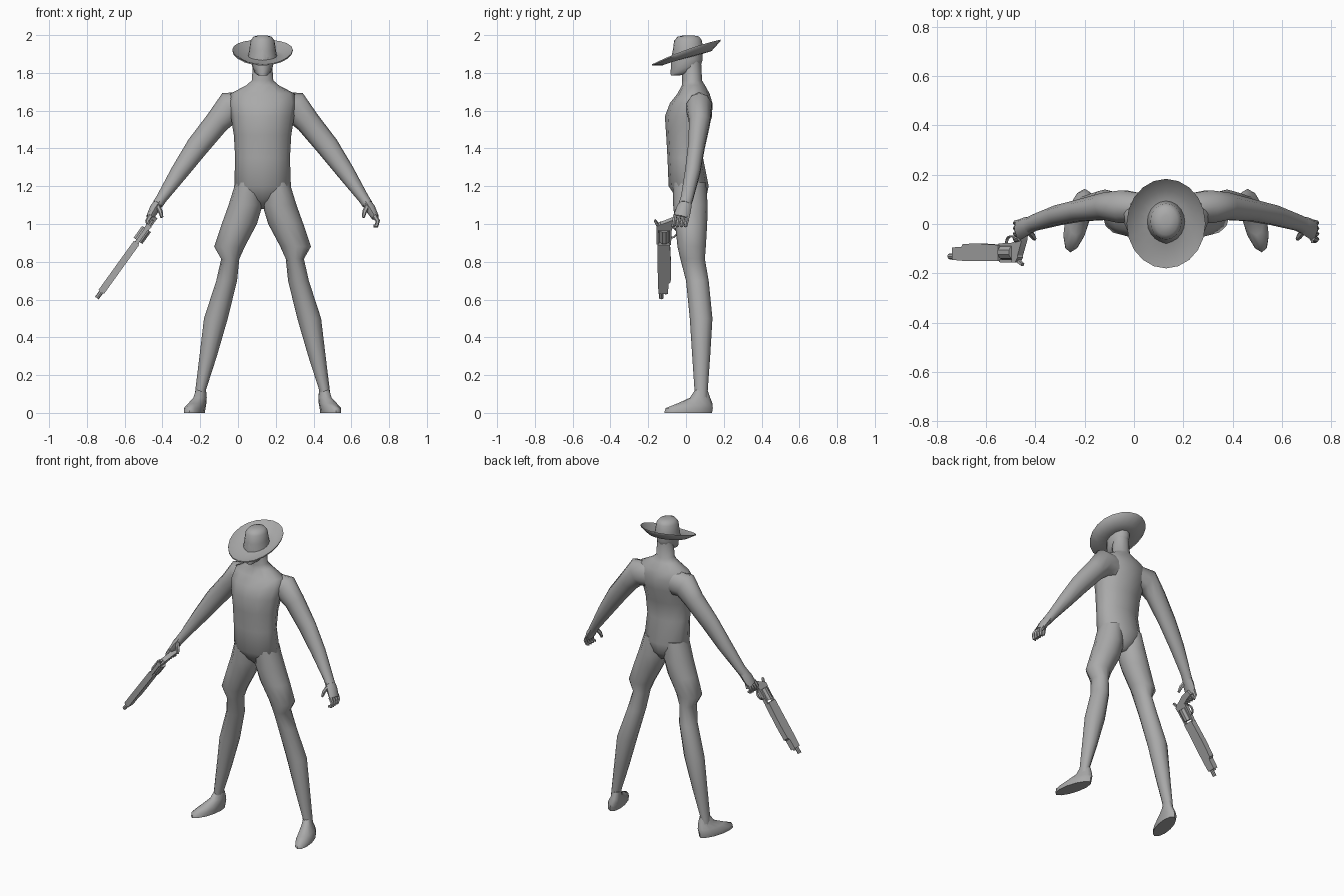
import bpy, bmesh, math
from mathutils import Vector, Matrix

CX = 0.13  # body centre line
grey = bpy.data.materials.new("plain_grey")
grey.diffuse_color = (0.4, 0.4, 0.4, 1)


def finish(name, bm, angle=50):
    bmesh.ops.recalc_face_normals(bm, faces=bm.faces)
    me = bpy.data.meshes.new(name)
    bm.to_mesh(me)
    bm.free()
    ob = bpy.data.objects.new(name, me)
    bpy.context.collection.objects.link(ob)
    me.materials.append(grey)
    bpy.ops.object.select_all(action='DESELECT')
    ob.select_set(True)
    bpy.context.view_layer.objects.active = ob
    bpy.ops.object.shade_smooth_by_angle(angle=math.radians(angle))
    return ob


def skin(name, rings, angle=50, caps=True):
    """Join rings of points into a closed skin."""
    bm = bmesh.new()
    vs = [[bm.verts.new(p) for p in r] for r in rings]
    n = len(vs[0])
    for a, b in zip(vs, vs[1:]):
        for i in range(n):
            j = (i + 1) % n
            bm.faces.new((a[i], a[j], b[j], b[i]))
    if caps:
        bm.faces.new(vs[0])
        bm.faces.new(vs[-1])
    return finish(name, bm, angle)


def flat_ring(cx, z, rx, y0, y1, n=12, shear=0):
    """Level oval: centre x, height, half width, front y, back y."""
    out = []
    for i in range(n):
        a = math.tau * i / n
        y = (y0 + y1) / 2 + math.sin(a) * (y1 - y0) / 2
        out.append(Vector((CX + cx + math.cos(a) * rx + shear * (y - 0.05), y, z)))
    return out


def limb(name, path, side=1, n=10):
    """Tapered tube along (x, y, z, in-plane radius, depth radius)."""
    pts = [Vector(p[:3]) for p in path]
    rings = []
    for i, p in enumerate(path):
        t = (pts[min(i + 1, len(pts) - 1)] - pts[max(i - 1, 0)]).normalized()
        u = t.cross(Vector((0, 1, 0))).normalized()
        v = u.cross(t)
        ring = []
        for k in range(n):
            a = math.tau * k / n
            q = pts[i] + u * math.cos(a) * p[3] + v * math.sin(a) * p[4]
            ring.append(Vector((CX + side * q.x, q.y, q.z)))
        rings.append(ring)
    return skin(name, rings)


# Torso and neck
skin("torso", [flat_ring(0, *r) for r in (
    (1.08, .03, .01, .07), (1.13, .10, -.045, .105), (1.20, .15, -.092, .12),
    (1.35, .145, -.098, .09), (1.47, .152, -.105, .105), (1.57, .168, -.112, .138),
    (1.64, .18, -.085, .14), (1.69, .17, -.045, .125), (1.735, .085, -.022, .10),
    (1.76, .057, -.02, .085), (1.86, .05, -.02, .08))], 70)

# Head with jaw and chin
skin("head", [flat_ring(0, *r) for r in (
    (1.785, .022, -.08, -.04), (1.80, .04, -.082, .03), (1.83, .054, -.08, .075),
    (1.87, .06, -.08, .088), (1.92, .058, -.07, .088))], 60)

# Hat: tilted, curled brim and rounded crown
def hat_ring(rx, y0, y1, lift, tilt, curl=0, n=20):
    ring = flat_ring(0, 0, rx, y0, y1, n)
    for p in ring:
        side = (p.x - CX) / rx
        p.z = lift + tilt * p.y + curl * side * side
    return ring


skin("hat_brim", [hat_ring(*r) for r in (
    (.072, -.072, .088, 1.878, .26), (.115, -.125, .135, 1.876, .29, .004),
    (.16, -.18, .183, 1.903, .36, .012), (.16, -.18, .183, 1.910, .36, .012),
    (.115, -.125, .135, 1.884, .29, .004), (.078, -.076, .093, 1.888, .26))], 60)
skin("hat_crown", [hat_ring(*r) for r in (
    (.077, -.076, .094, 1.882, .26), (.07, -.07, .09, 1.925, .12),
    (.063, -.063, .083, 1.972, .03), (.047, -.045, .068, 1.992, .02),
    (.02, -.01, .035, 1.999, 0))], 60)

for s, tag in ((1, "left"), (-1, "right")):
    # Leg with flared shorts
    skin(tag + "_leg", [flat_ring(s * r[0], *r[1:]) for r in (
        (.075, 1.22, .068, -.07, .105), (.09, 1.10, .09, -.068, .115),
        (.123, 1.0, .093, -.058, .112), (.175, .88, .081, -.045, .105),
        (.171, .815, .048, -.03, .10), (.190, .70, .055, .0, .12),
        (.247, .50, .063, .02, .14), (.288, .30, .046, .033, .128),
        (.328, .12, .028, .045, .115), (.333, .07, .028, .045, .115))], 60)
    # Foot turned slightly outward
    skin(tag + "_foot", [flat_ring(s * r[0], *r[1:], shear=-.22 * s) for r in (
        (.333, .12, .027, .047, .115), (.336, .08, .034, .02, .128),
        (.345, .05, .044, -.045, .14), (.352, .025, .05, -.108, .142),
        (.352, 0, .048, -.115, .138))], 60)
    # Arm from shoulder to wrist
    limb(tag + "_arm", (
        (.09, .065, 1.615, .085, .06), (.175, .07, 1.617, .085, .07),
        (.24, .072, 1.54, .065, .058), (.345, .055, 1.41, .06, .046),
        (.44, .035, 1.275, .047, .042), (.535, .005, 1.135, .029, .034),
        (.555, -.005, 1.105, .028, .034)), s)
    # Palm, thumb and curled fingers
    limb(tag + "_palm", (
        (.545, .0, 1.12, .026, .032), (.572, -.012, 1.08, .027, .04),
        (.597, -.025, 1.035, .02, .042)), s, 8)
    limb(tag + "_thumb", (
        (.555, -.03, 1.095, .013, .014), (.54, -.05, 1.065, .012, .012),
        (.533, -.06, 1.035, .008, .008)), s, 6)
    for k in range(4):
        y = .008 - k * .022
        limb(f"{tag}_finger_{k + 1}", (
            (.592, y, 1.045, .014, .012), (.61, y - .004, 1.015, .012, .011),
            (.603, y - .01, .99, .011, .010), (.588, y - .012, .99, .008, .008)), s, 6)

# Revolver, built in its own frame: x to the muzzle, y to the sights
GUN = Matrix(((-.584, 0, -.812, -.505), (0, -1, 0, -.115),
              (-.812, 0, .584, .945), (0, 0, 0, 1)))


def gun_plate(name, outline, thick):
    """Side outline in the gun plane, given a thickness."""
    rings = [[GUN @ Vector((x, y, z)) for x, y in outline]
             for z in (-thick / 2, thick / 2)]
    return skin(name, rings, 30)


def gun_tube(name, x0, x1, y, r, n=8):
    rings = [[GUN @ Vector((x, y + r * math.cos(math.tau * k / n),
                            r * math.sin(math.tau * k / n)))
              for k in range(n)] for x in (x0, x1)]
    return skin(name, rings, 30)


gun_plate("barrel", ((.055, -.03), (.055, .036), (.31, .034), (.375, .03),
                     (.375, -.02), (.31, -.022), (.30, -.034), (.20, -.036)), .036)
gun_tube("muzzle", .36, .415, .016, .012)
gun_tube("ejector_rod", .36, .385, -.008, .009)
gun_tube("cylinder", -.035, .042, 0, .03, 10)
gun_plate("top_strap", ((-.06, .03), (-.06, .042), (.06, .04), (.06, .028)), .02)
gun_plate("lower_frame", ((-.06, -.04), (-.06, -.026), (.06, -.026), (.06, -.036)), .022)
gun_plate("back_frame", ((-.065, -.045), (-.075, .02), (-.058, .042),
                         (-.035, .04), (-.035, -.04)), .028)
gun_plate("hammer", ((-.06, .025), (-.095, .045), (-.09, .055), (-.05, .038)), .012)
gun_plate("grip", ((-.04, -.03), (-.075, .012), (-.105, -.05), (-.115, -.105),
                   (-.085, -.115), (-.07, -.065)), .028)
# Trigger guard as a bent strip
guard = [GUN @ Vector((-.012 + .034 * math.cos(a), -.034 - .03 * math.sin(a), 0))
         for a in [math.pi * k / 6 for k in range(7)]]
wide = GUN.to_3x3() @ Vector((0, 0, .007))
deep = Vector((0, .005, 0))
skin("trigger_guard", [[p - wide, p - wide + deep, p + wide + deep, p + wide]
                       for p in guard], 30)
